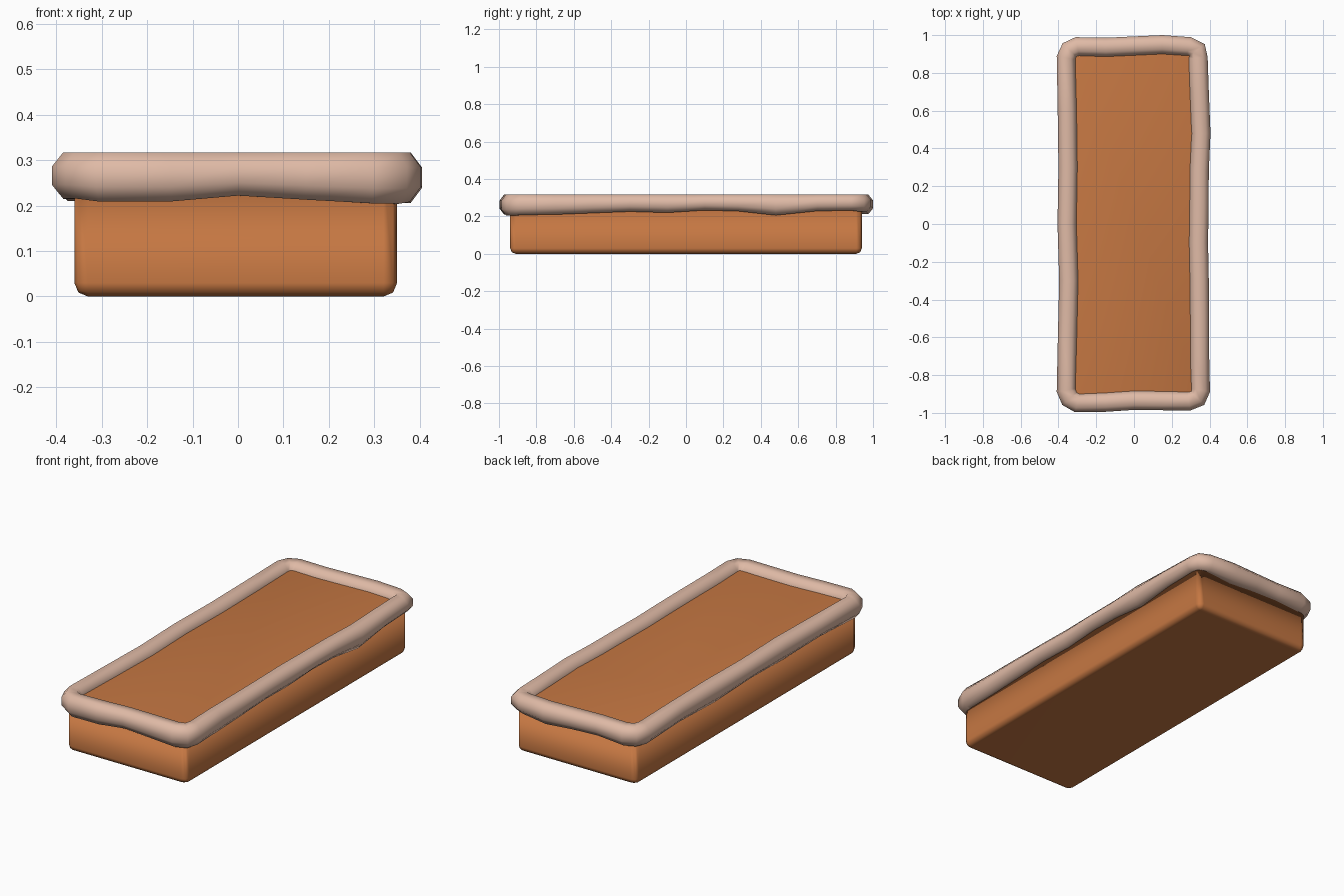
import bpy, bmesh, math
from mathutils import Vector

if "Cube" in bpy.data.objects:
    bpy.data.objects.remove(bpy.data.objects["Cube"])


def material(name, col):
    m = bpy.data.materials.new(name)
    m.diffuse_color = (*col, 1)
    m.use_nodes = True
    m.node_tree.nodes["Principled BSDF"].inputs["Base Color"].default_value = m.diffuse_color
    return m


crust = material("baked_orange_brown", (0.56, 0.185, 0.055))
icing = material("pale_pink_cream", (0.74, 0.49, 0.38))


def add_object(name, bm, mat):
    bmesh.ops.recalc_face_normals(bm, faces=bm.faces)
    for f in bm.faces:
        f.smooth = True
    me = bpy.data.meshes.new(name)
    bm.to_mesh(me)
    bm.free()
    me.materials.append(mat)
    ob = bpy.data.objects.new(name, me)
    bpy.context.collection.objects.link(ob)
    return ob


# slab body: box with chamfered vertical and bottom edges
bm = bmesh.new()
bmesh.ops.create_cube(bm, size=1)
for v in bm.verts:
    v.co = (v.co.x * 0.71 - 0.005, v.co.y * 1.88, (v.co.z + 0.5) * 0.285)
edges = [e for e in bm.edges if min(v.co.z for v in e.verts) < 0.01]
bmesh.ops.bevel(bm, geom=edges, offset=0.03, segments=2, profile=0.5, affect='EDGES')
body = add_object("cake_body", bm, crust)
wn = body.modifiers.new("weighted_normals", 'WEIGHTED_NORMAL')
wn.keep_sharp = True

# hand-piped rim: position along side, outer distance, underside height
right = [(-0.88, 0.403, 0.208), (-0.7, 0.398, 0.21), (-0.5, 0.398, 0.218), (-0.3, 0.396, 0.226),
         (-0.1, 0.392, 0.22), (0.1, 0.395, 0.233), (0.28, 0.396, 0.228), (0.48, 0.405, 0.206),
         (0.7, 0.396, 0.229), (0.88, 0.39, 0.232)]
back = [(0.29, 0.99, 0.225), (0.15, 1.0, 0.212), (0, 0.993, 0.222), (-0.15, 0.986, 0.225), (-0.3, 0.99, 0.215)]
left = [(0.88, 0.41, 0.215), (0.6, 0.404, 0.222), (0.3, 0.4, 0.21), (0, 0.405, 0.226),
        (-0.3, 0.396, 0.214), (-0.6, 0.403, 0.224), (-0.88, 0.41, 0.215)]
front = [(-0.3, 0.998, 0.209), (-0.15, 0.994, 0.209), (0, 0.984, 0.222), (0.15, 0.986, 0.213), (0.29, 0.988, 0.205)]

R, TOP = 0.05, 0.317
path = []
path += [(o - R, t, z) for t, o, z in right] + [(0.335, 0.922, 0.225)]
path += [(t, o - R, z) for t, o, z in back] + [(-0.342, 0.922, 0.215)]
path += [(-o + R, t, z) for t, o, z in left] + [(-0.342, -0.925, 0.216)]
path += [(t, -o + R, z) for t, o, z in front] + [(0.337, -0.922, 0.204)]

# octagonal rim section (side, height), swept round the closed path
section = [(1, 0.4), (0.5, 1), (-0.5, 1), (-1, 0.4), (-1, -0.4), (-0.5, -1), (0.5, -1), (1, -0.4)]
bm = bmesh.new()
rings = []
n = len(path)
for i, (x, y, z) in enumerate(path):
    p, q = path[i - 1], path[(i + 1) % n]
    here = Vector((x, y))
    tan = (here - Vector(p[:2])).normalized() + (Vector(q[:2]) - here).normalized()
    tan.normalize()
    out = Vector((tan.y, -tan.x))
    mid, half = (TOP + z) / 2, (TOP - z) / 2
    rings.append([bm.verts.new((x + out.x * s * R, y + out.y * s * R, mid + h * half)) for s, h in section])
for i in range(n):
    a, b = rings[i], rings[(i + 1) % n]
    for j in range(8):
        k = (j + 1) % 8
        bm.faces.new((a[j], b[j], b[k], a[k]))
add_object("icing_rim", bm, icing)
